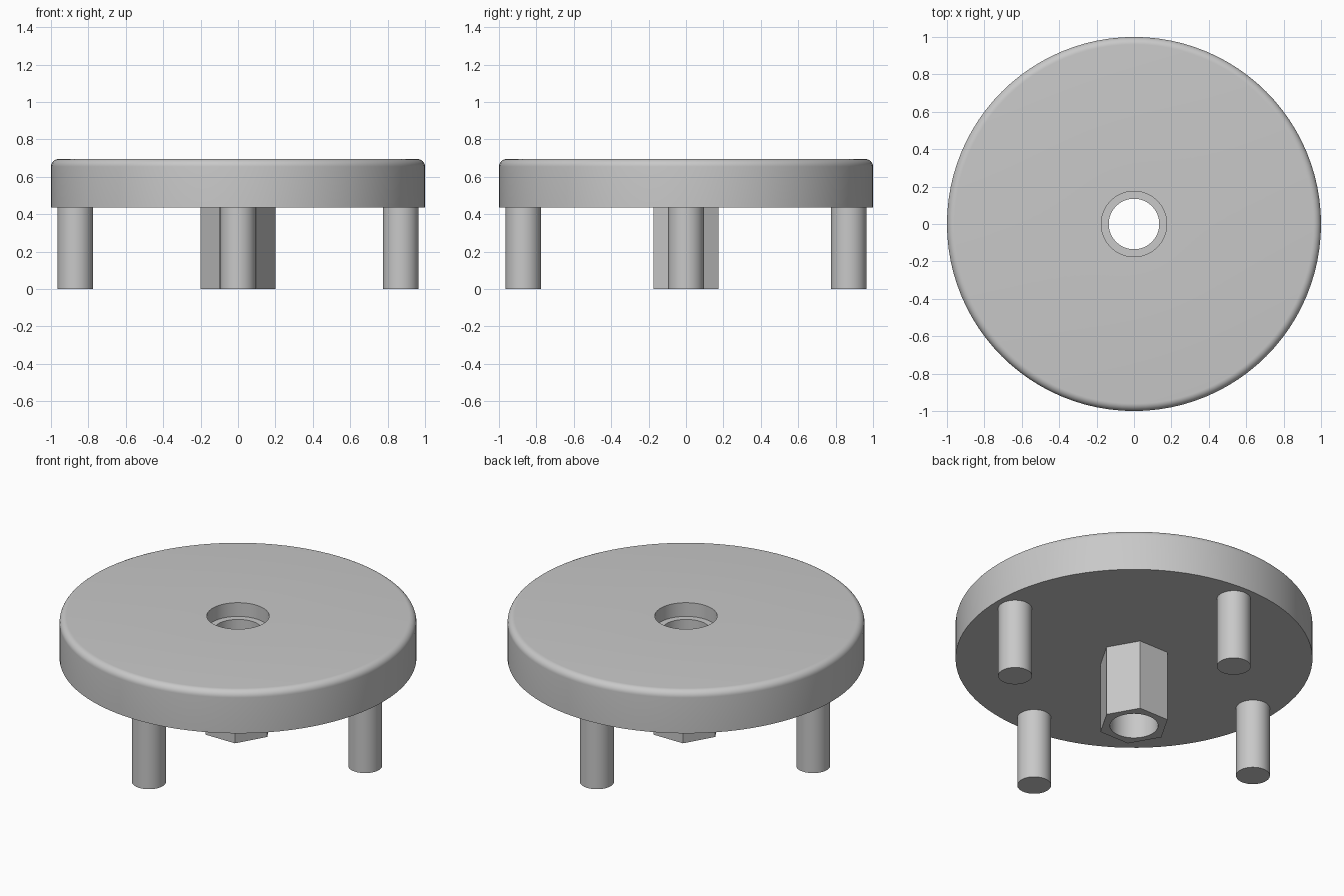
import bpy, bmesh, math

if "Cube" in bpy.data.objects:
    bpy.data.objects.remove(bpy.data.objects["Cube"])

SEG = 96
UNDER, TOP = 0.435, 0.695
HOLE, BORE, HEX = 0.135, 0.175, 0.2
SEAT = TOP - 0.085

grey = bpy.data.materials.new("light grey")
grey.diffuse_color = (0.58, 0.58, 0.58, 1)
grey.use_nodes = True
grey.node_tree.nodes["Principled BSDF"].inputs["Base Color"].default_value = grey.diffuse_color


def ring(bm, r, z, hexagon=False):
    """Ring of points: a circle, or a hexagon with corners on the x axis."""
    pts = []
    for i in range(SEG):
        a = 2 * math.pi * i / SEG
        d = r
        if hexagon:
            off = a % (math.pi / 3) - math.pi / 6
            d = r * math.cos(math.pi / 6) / math.cos(off)
        pts.append(bm.verts.new((d * math.cos(a), d * math.sin(a), z)))
    return pts


def lathe(name, profile):
    """Skin a list of rings (radius, height, hexagon) running outward and upward."""
    bm = bmesh.new()
    rings = [ring(bm, *p) for p in profile]
    for a, b in zip(rings, rings[1:]):
        for i in range(SEG):
            j = (i + 1) % SEG
            bm.faces.new((a[i], a[j], b[j], b[i]))
    finish(name, bm)


def finish(name, bm, location=(0, 0, 0)):
    mesh = bpy.data.meshes.new(name)
    bm.to_mesh(mesh)
    bm.free()
    mesh.materials.append(grey)
    ob = bpy.data.objects.new(name, mesh)
    ob.location = location
    bpy.context.collection.objects.link(ob)
    bpy.context.view_layer.objects.active = ob
    bpy.ops.object.select_all(action='DESELECT')
    ob.select_set(True)
    bpy.ops.object.shade_smooth_by_angle(angle=math.radians(30))


# Round plate with a filleted top rim and a counterbored centre hole
FIL = 0.04
fillet = [(1 - FIL + FIL * math.cos(t), TOP - FIL + FIL * math.sin(t))
          for t in (math.pi / 2 * k / 8 for k in range(9))]
lathe("round_plate", [(HEX, UNDER, True), (1, UNDER)] + fillet +
      [(BORE, TOP), (BORE, SEAT), (HOLE, SEAT), (HOLE, UNDER)])

# Hexagonal hub below the plate, drilled through
lathe("hex_hub", [(HOLE, UNDER), (HOLE, 0), (HEX, 0, True), (HEX, UNDER, True)])

# Four round pins, open where they join the plate
for k, side in enumerate(("right", "back", "left", "front")):
    bm = bmesh.new()
    bmesh.ops.create_cone(bm, cap_ends=True, segments=48, radius1=0.095,
                          radius2=0.095, depth=UNDER)
    cap = [f for f in bm.faces if f.normal.z > 0.9]
    bmesh.ops.delete(bm, geom=cap, context='FACES_ONLY')
    a = k * math.pi / 2
    finish(side + "_pin", bm, (0.87 * math.cos(a), 0.87 * math.sin(a), UNDER / 2))
